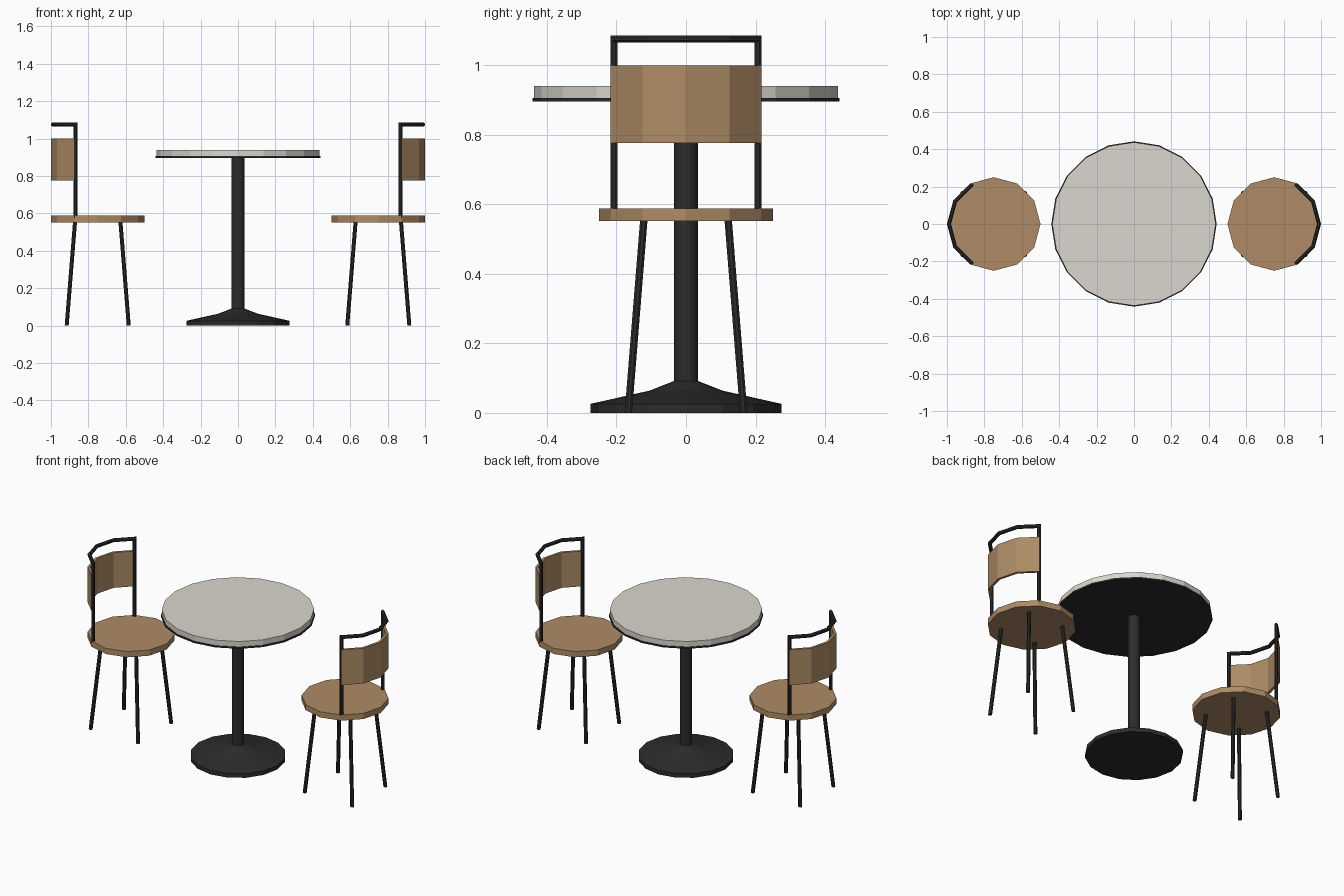
import bpy, bmesh, math
from mathutils import Vector

if "Cube" in bpy.data.objects:
    bpy.data.objects.remove(bpy.data.objects["Cube"])


def material(name, rgb):
    m = bpy.data.materials.new(name)
    m.diffuse_color = (*rgb, 1)
    m.use_nodes = True
    m.node_tree.nodes["Principled BSDF"].inputs["Base Color"].default_value = m.diffuse_color
    return m


STONE = material("pale stone", (0.70, 0.68, 0.62))
WOOD = material("warm wood", (0.42, 0.26, 0.13))
METAL = material("black metal", (0.025, 0.025, 0.026))


def finish(name, bm, mat):
    bmesh.ops.recalc_face_normals(bm, faces=bm.faces)
    me = bpy.data.meshes.new(name)
    bm.to_mesh(me)
    bm.free()
    me.materials.append(mat)
    ob = bpy.data.objects.new(name, me)
    bpy.context.collection.objects.link(ob)
    return ob


def loft(name, rings, mat):
    """Skin a list of vertex rings and cap both ends."""
    bm = bmesh.new()
    loops = [[bm.verts.new(p) for p in ring] for ring in rings]
    n = len(loops[0])
    for a, b in zip(loops, loops[1:]):
        for i in range(n):
            j = (i + 1) % n
            bm.faces.new((a[i], a[j], b[j], b[i]))
    bm.faces.new(loops[0])
    bm.faces.new(loops[-1])
    return finish(name, bm, mat)


def lathe(name, profile, sides, mat, cx=0.0):
    """Turned solid from (radius, height) pairs."""
    angles = [2 * math.pi * i / sides for i in range(sides)]
    loft(name, [[Vector((cx + r * math.cos(a), r * math.sin(a), z)) for a in angles]
                for r, z in profile], mat)


def tube(name, path, radius, mat, sides=8):
    """Mitred tube along a path; both ends are cut level."""
    pts = [Vector(p) for p in path]
    dirs = [(b - a).normalized() for a, b in zip(pts, pts[1:])]
    up = Vector((0, 0, 1))
    planes = [up] + [(a + b).normalized() for a, b in zip(dirs, dirs[1:])] + [up]
    u = dirs[0].cross(Vector((0, 1, 0))).normalized()
    v = dirs[0].cross(u)
    ring = []
    for i in range(sides):
        a = 2 * math.pi * (i + 0.5) / sides
        ring.append(pts[0] + radius * (u * math.cos(a) + v * math.sin(a)))
    rings = []
    for i, (p, nrm) in enumerate(zip(pts, planes)):
        d = dirs[max(i - 1, 0)]
        ring = [q + d * ((p - q).dot(nrm) / d.dot(nrm)) for q in ring]
        rings.append(ring)
    loft(name, rings, mat)


# Table
lathe("table_base", [(0.275, 0), (0.275, 0.026), (0.105, 0.064), (0.034, 0.092)], 16, METAL)
lathe("table_column", [(0.034, 0.08), (0.034, 0.9)], 16, METAL)
lathe("table_rim", [(0.442, 0.896), (0.442, 0.906)], 20, METAL)
lathe("table_top", [(0.437, 0.906), (0.437, 0.94)], 20, STONE)

# Two chairs facing the table
ARC = [math.radians(d) for d in (-60, -30, 0, 30, 60)]
for side, s in (("left", -1), ("right", 1)):
    cx = 0.75 * s

    def on_arc(r, a, z):
        return Vector((cx + s * r * math.cos(a), r * math.sin(a), z))

    lathe(side + "_seat", [(0.25, 0.552), (0.25, 0.588)], 12, WOOD, cx)

    # Splayed legs
    for i, (lx, ly) in enumerate(((-1, -1), (1, -1), (1, 1), (-1, 1))):
        tube(f"{side}_leg_{i + 1}",
             [(cx + 0.166 * lx, 0.166 * ly, 0), (cx + 0.121 * lx, 0.121 * ly, 0.56)],
             0.0115, METAL)

    # Bent frame: post, curved rail, post
    rail = [on_arc(0.239, a, 1.076) for a in ARC]
    tube(side + "_back_frame",
         [on_arc(0.239, ARC[0], 0.575)] + rail + [on_arc(0.239, ARC[-1], 0.575)],
         0.0112, METAL)

    # Curved back panel
    loft(side + "_back_panel",
         [[on_arc(0.234, a, 0.777), on_arc(0.25, a, 0.777),
           on_arc(0.25, a, 1.0), on_arc(0.234, a, 1.0)] for a in ARC], WOOD)
